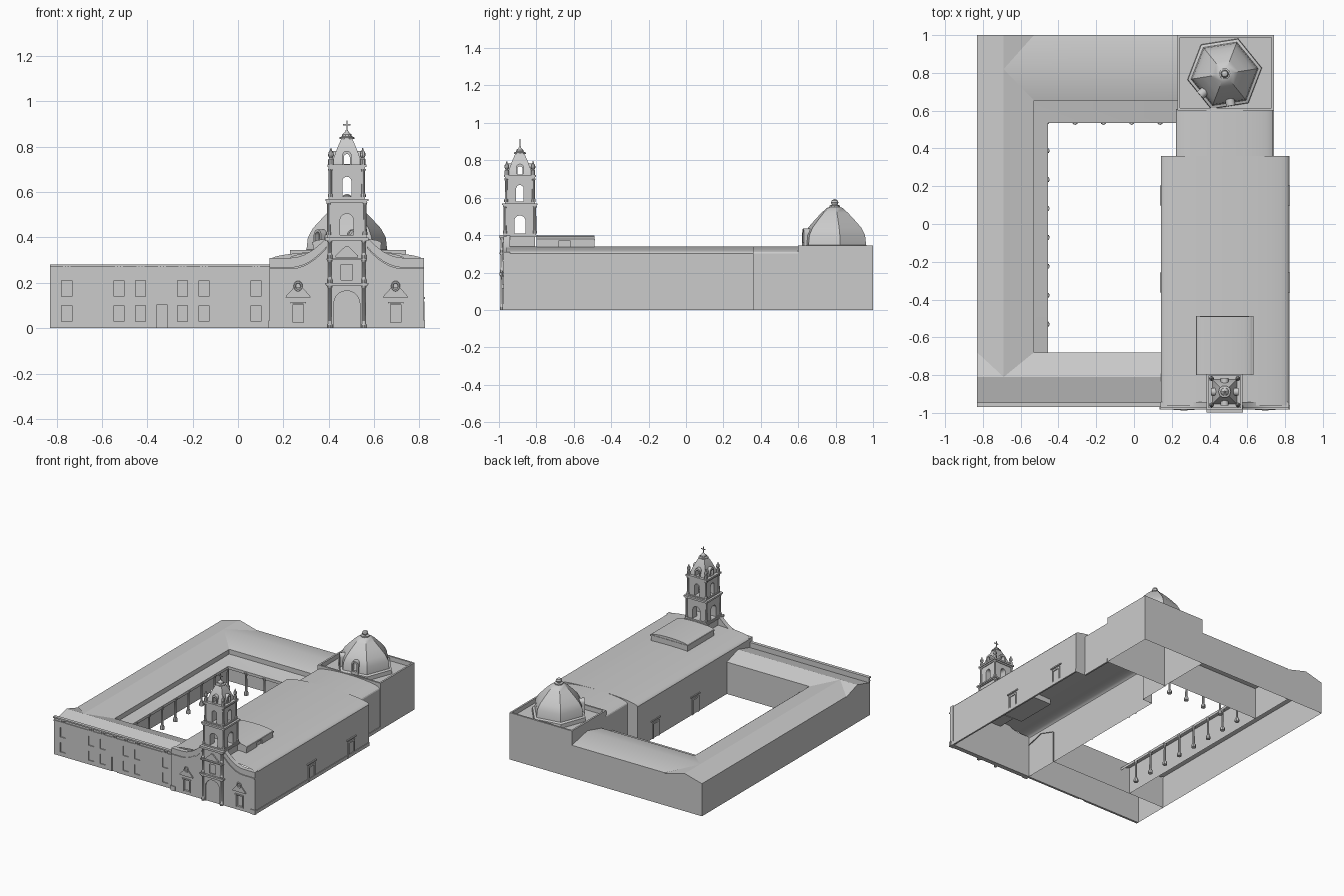
import bpy, bmesh
from math import sin, cos, pi, radians

if "Cube" in bpy.data.objects:
    bpy.data.objects.remove(bpy.data.objects["Cube"])

# ---------- helpers ----------
def loft(name, rings, closed=True, cap0=True, cap1=True):
    bm = bmesh.new()
    vs = [[bm.verts.new(p) for p in r] for r in rings]
    n = len(rings[0])
    for a, b in zip(vs, vs[1:]):
        for i in range(n if closed else n - 1):
            j = (i + 1) % n
            bm.faces.new((a[i], a[j], b[j], b[i]))
    if cap0: bm.faces.new(vs[0])
    if cap1: bm.faces.new(vs[-1])
    bmesh.ops.recalc_face_normals(bm, faces=bm.faces)
    me = bpy.data.meshes.new(name)
    bm.to_mesh(me); bm.free()
    ob = bpy.data.objects.new(name, me)
    bpy.context.collection.objects.link(ob)
    return ob

def prism(name, pts, a, b, axis='y'):
    f = (lambda u, w, t: (u, t, w)) if axis == 'y' else (lambda u, w, t: (t, u, w))
    return loft(name, [[f(u, w, t) for u, w in pts] for t in (a, b)])

def rect(c, w, z0, z1):
    return [(c - w/2, z0), (c + w/2, z0), (c + w/2, z1), (c - w/2, z1)]

def arch(c, w, z0, z1, n=10):
    r = w / 2
    return [(c - r, z0), (c + r, z0)] + [(c + r*cos(pi*i/n), z1 - r + r*sin(pi*i/n)) for i in range(n + 1)]

def box(name, x0, x1, y0, y1, z0, z1):
    return prism(name, rect((x0 + x1)/2, x1 - x0, z0, z1), y0, y1)

def lathe(name, prof, x, y, n=10, rot=0.0):
    return loft(name, [[(x + r*cos(rot + 2*pi*i/n), y + r*sin(rot + 2*pi*i/n), z) for i in range(n)] for r, z in prof])

def cut(ob, *cutters):
    for c in cutters:
        c.hide_render = True
        m = ob.modifiers.new('cut', 'BOOLEAN')
        m.object, m.operation, m.solver = c, 'DIFFERENCE', 'EXACT'
        bpy.context.view_layer.update()
        dg = bpy.context.evaluated_depsgraph_get()
        me = bpy.data.meshes.new_from_object(ob.evaluated_get(dg))
        ob.modifiers.clear()
        ob.data = me
    for c in set(cutters):
        c.hide_viewport = True
    return ob

# ---------- convent wings round the courtyard (open below) ----------
wp = [(-.83, 0), (-.83, .24), (-.69, .278), (-.53, .235), (-.53, 0)]
loft('west_wing', [[(x, y, z) for (x, z), y in zip(wp, (-.68, -.68, -.81, -.68, -.68))],
                   [(x, 1, z) for x, z in wp]], False, False, True)
sp = [(-.95, 0), (-.95, .24), (-.81, .278), (-.68, .235), (-.68, 0)]
loft('south_wing', [[(x, y, z) for y, z in sp] for x in (-.83, .15)], False, True, False)
npf = [(1, 0), (1, .24), (.82, .278), (.655, .235), (.655, 0)]
loft('north_wing', [[(x, y, z) for (y, z), x in zip(npf, (-.53, -.53, -.69, -.53, -.53))],
                    [(.23, y, z) for y, z in npf]], False, False, False)

# cloister lean-to and columns
path = [((-.53, -.68), (-.455, -.68)), ((-.53, .655), (-.455, .535)), ((.23, .655), (.23, .535))]
loft('cloister_roof', [[(*h, .2), (*l, .175), (*l, .155)] for h, l in path], False, False, False)
colp = [(.016, 0), (.016, .018), (.008, .035), (.007, .14), (.014, .165)]
for i in range(8):
    lathe('cloister_column', colp, -.462, -.53 + i*.153, 8)
for i in range(1, 5):
    lathe('cloister_column', colp, -.462 + i*.15, .541, 8)

# convent front with recessed windows, door and cornices
wins = (-.755, -.525, -.43, -.245, -.15, .08)
cutters = [prism('window_cutter', rect(x, .045, z, z + .07), -.98, -.953) for x in wins for z in (.03, .14)]
cutters.append(prism('door_cutter', rect(-.335, .045, -.01, .105), -.98, -.953))
cut(box('convent_front', -.83, .15, -.96, -.944, 0, .28), *cutters)
for z0, z1, d in ((.247, .254, .006), (.27, .28, .008)):
    box('convent_cornice', -.83, .15, -.96 - d, -.95, z0, z1)
for x in wins + (-.335,):
    for k in (-1, 0, 1):
        box('vent_block', x + k*.013 - .004, x + k*.013 + .004, -.966, -.95, .254, .27)

# ---------- church nave: low vault, stepping in near the back ----------
CX = .48
def vault(h, y, n=18):
    arc = [(CX - h*cos(pi*i/n), y, .302 + .038*sin(pi*i/n)) for i in range(n + 1)]
    return [(CX - h, y, 0)] + arc + [(CX + h, y, 0)]
loft('nave', [vault(.337, -.96), vault(.337, .36), vault(.257, .36), vault(.257, .61)], False, False, False)
for s in (-1, 1):
    e = CX + s*.337
    for y in (-.31, .15):       # side doors
        a, b = sorted((e - .003, e + s*.006))
        for k in (-1, 1):
            box('side_door_jamb', a, b, y + k*.034 - .006, y + k*.034 + .006, 0, .105)
        box('side_door_lintel', a, b, y - .04, y + .04, .105, .118)
        box('side_door_cornice', a, b + .002, y - .053, y + .053, .128, .137)
box('nave_plinth', .81, .822, -.96, .6 - .24, 0, .024)
box('nave_plinth_back', .73, .742, .36, .6, 0, .024)

# low roof block behind the tower
top = [(CX + .15*cos(pi*i/12), .378 + .02*sin(pi*i/12)) for i in range(13)]
cut(prism('roof_block', [(.33, .3), (.63, .3)] + top, -.8, -.49),
    prism('roof_block_cutter', rect(-.65, .06, .325, .372), .62, .7, 'x'))
box('roof_block_rim', .327, .633, -.8, -.487, .37, .38)

# ---------- sanctuary block with parapet and six-sided dome ----------
def sq(x0, x1, y0, y1, z):
    return [(x0, y0, z), (x1, y0, z), (x1, y1, z), (x0, y1, z)]
o, i_ = (.23, .74, .6, 1), (.243, .727, .613, .987)
loft('sanctuary', [sq(*o, 0), sq(*o, .345), sq(*i_, .345), sq(*i_, .312)], True, False, True)
DY = .795
lathe('dome', [(.2, .31), (.197, .34), (.18, .347), (.174, .4), (.152, .44), (.112, .483), (.075, .52),
               (.045, .545), (.022, .553)], CX, DY, 6, radians(9))
lathe('dome_finial', [(.03, .55), (.03, .558), (.016, .562), (.021, .574), (.016, .586), (.004, .592)], CX, DY)
for ang in (-79, -139):
    d = prism('dome_dormer', arch(0, .05, .33, .435), -.172, -.08)
    c = prism('dormer_cutter', arch(0, .03, .36, .425), -.2, -.15)
    for ob in (d, c):
        ob.location = (CX, DY, 0)
        ob.rotation_euler.z = radians(ang + 90)
    cut(d, c)

# ---------- curved facade ----------
def gable(d):
    return .31 + .09*(max(0, .25 - d)/.16)**2
xs = [-.34, -.25, -.22, -.19, -.165, -.14, -.115, -.09, .09, .115, .14, .165, .19, .22, .25, .34]
facade = prism('facade', [(CX - .34, 0)] + [(CX + d, gable(abs(d))) for d in xs] + [(CX + .34, 0)], -.975, -.942)
cut(facade, *[prism('window_cutter', rect(CX + s*.215, .046, .025, .105), -1, -.96) for s in (-1, 1)])
for s in (-1, 1):
    ds = [.34, .28, .25, .22, .19, .165, .14, .115, .09]
    def curve(k): return [(CX + s*d, gable(d) - .05 + k + .02*max(0, .15 - d)) for d in ds]
    prism('scroll_moulding', curve(0) + curve(.009)[::-1], -.982, -.97)
    e = CX + s*.325
    box('corner_plinth', e - .02, e + .02, -.981, -.96, 0, .034)
    x = CX + s*.215
    prism('niche_pediment', [(x - .055, .136), (x + .055, .136), (x + .05, .146), (x + .018, .18),
                             (x - .018, .18), (x - .05, .146)], -.984, -.97)
    bpy.ops.mesh.primitive_torus_add(location=(x, -.982, .185), rotation=(pi/2, 0, 0), major_radius=.015,
                                     minor_radius=.005, major_segments=16, minor_segments=6)
    bpy.context.object.name = 'oval_window_ring'
    bpy.context.object.scale.y = 1.2
    for k in (-1, 1):
        box('niche_jamb', x + k*.028 - .004, x + k*.028 + .004, -.981, -.97, .02, .112)
    box('niche_lintel', x - .034, x + .034, -.983, -.97, .108, .116)

# central entrance bay
bay = box('entrance_bay', .397, .563, -.983, -.95, 0, .4)
cut(bay, prism('portal_cutter', arch(CX, .115, -.01, .165), -1.1, -.965),
    prism('bay_window_cutter', rect(CX, .05, .212, .28), -1.1, -.965))
for z0, z1, w in ((0, .02, .0), (.185, .192, .092), (.192, .2, .096), (.3, .307, .09), (.385, .4, .096)):
    if w:
        box('bay_cornice', CX - w, CX + w, -.997, -.96, z0, z1)
for s in (-1, 1):
    for z0, z1 in ((0, .185), (.2, .3), (.307, .385)):
        lathe('bay_column', [(.011, z0), (.011, z0 + .015), (.008, z0 + .02), (.007, z1 - .012), (.011, z1)],
              CX + s*.075, -.985)
prism('bay_pediment', [(.43, .312), (.53, .312), (.53, .32), (.488, .36), (.472, .36), (.43, .32)], -.992, -.975)

# ---------- bell tower ----------
TY = -.888
def centred(name, h, z0, z1):
    return box(name, CX - h, CX + h, TY - h, TY + h, z0, z1)
def cross_cut(ob, w, z0, z1):
    return cut(ob, prism('arch_cutter_y', arch(CX, w, z0, z1), TY - .3, TY + .3),
               prism('arch_cutter_x', arch(TY, w, z0, z1), CX - .3, CX + .3, 'x'))
cross_cut(centred('belfry_lower', .082, .3, .57), .06, .41, .505)
cross_cut(centred('belfry_upper', .074, .57, .72), .04, .58, .668)
for h, z0, z1 in ((.093, .39, .4), (.087, .4, .41), (.09, .553, .56), (.095, .56, .57), (.08, .57, .578),
                  (.08, .7, .71), (.086, .71, .722)):
    centred('tower_cornice', h, z0, z1)
for sx in (-1, 1):
    for sy in (-1, 1):
        for h, z0, z1 in ((.08, .41, .555), (.073, .578, .702)):
            lathe('tower_column', [(.011, z0), (.011, z0 + .012), (.008, z0 + .016), (.007, z1 - .012), (.011, z1)],
                  CX + sx*h, TY + sy*h, 8)
        lathe('tower_pinnacle', [(.012, .72), (.012, .745), (.007, .75), (.013, .762), (.011, .775), (.005, .783),
                                 (.002, .795)], CX + sx*.07, TY + sy*.07, 8)

# spire with four arched dormers
spire = lathe('spire', [(.092, .72), (.088, .74), (.062, .79), (.035, .835), (.03, .84)], CX, TY, 4, pi/4)
cross_cut(spire, .026, .725, .768)
for k in range(4):
    d = prism('spire_dormer', arch(0, .042, .72, .782), -.072, -.045)
    c = prism('spire_dormer_cutter', arch(0, .026, .725, .768), -.1, -.02)
    for ob in (d, c):
        ob.location = (CX, TY, 0)
        ob.rotation_euler.z = k*pi/2
    cut(d, c)
lathe('spire_cap', [(.033, .835), (.033, .842), (.022, .846), (.02, .855), (.008, .865), (.004, .875)], CX, TY)
box('cross_post', CX - .0025, CX + .0025, TY - .0025, TY + .0025, .86, .915)
box('cross_arm', CX - .017, CX + .017, TY - .0025, TY + .0025, .895, .9)

# ---------- remove cutters, smooth the rounded parts ----------
for ob in list(bpy.data.objects):
    if ob.hide_render:
        bpy.data.objects.remove(ob)
for ob in bpy.data.objects:
    ob.select_set(True)
bpy.context.view_layer.objects.active = bpy.data.objects['nave']
bpy.ops.object.shade_smooth_by_angle(angle=radians(30))
